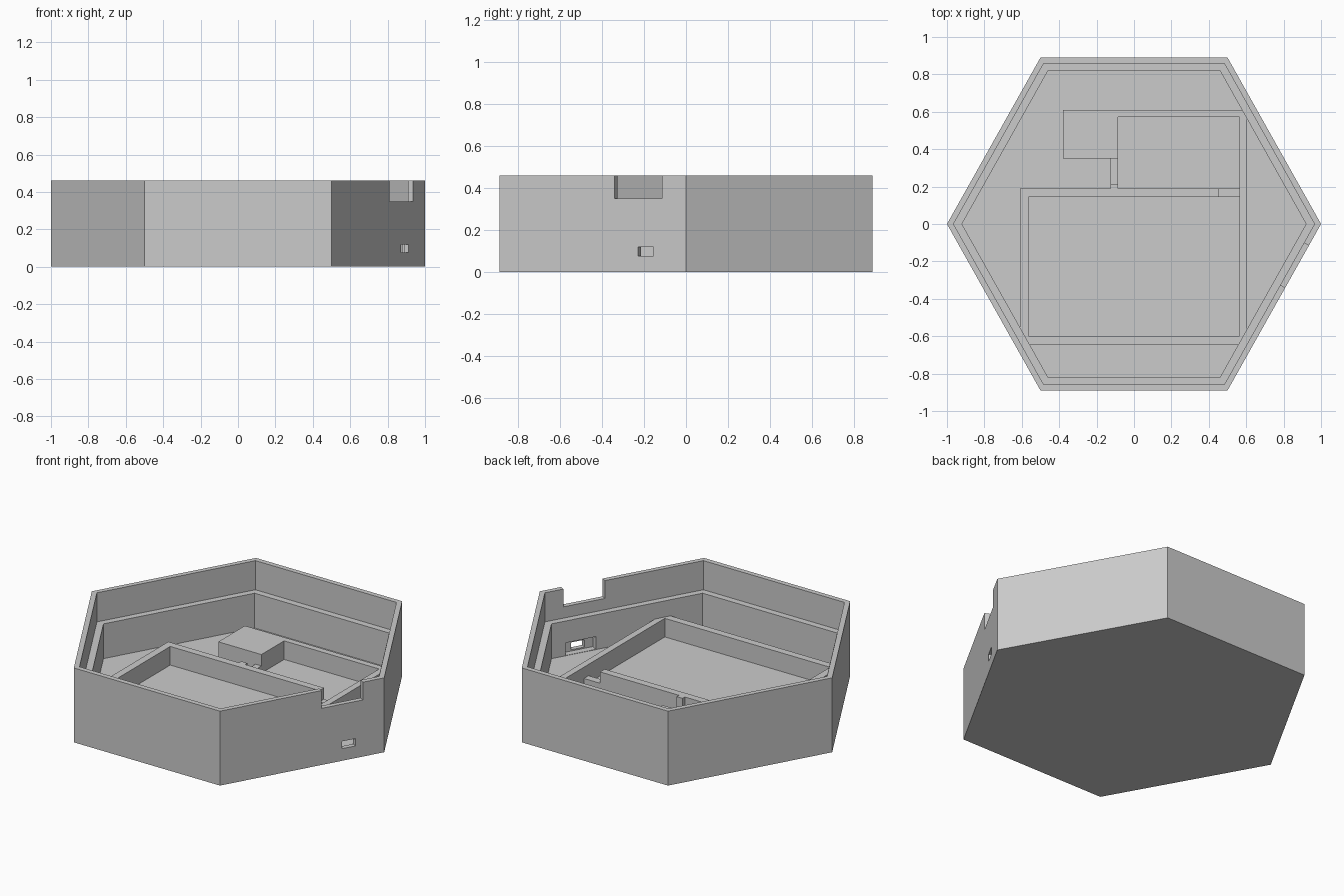
import bpy, bmesh, math
from mathutils import Matrix, Vector

if "Cube" in bpy.data.objects:
    bpy.data.objects.remove(bpy.data.objects["Cube"], do_unlink=True)

grey = bpy.data.materials.new("plain grey")
grey.use_nodes = True
grey.diffuse_color = (0.6, 0.6, 0.6, 1)
grey.node_tree.nodes["Principled BSDF"].inputs["Base Color"].default_value = (0.6, 0.6, 0.6, 1)

HEIGHT, LEDGE, FLOOR, WALL, GAP = 0.46, 0.28, 0.065, 0.18, 0.11


def make_object(name, bm):
    bmesh.ops.recalc_face_normals(bm, faces=bm.faces)
    mesh = bpy.data.meshes.new(name)
    bm.to_mesh(mesh)
    bm.free()
    mesh.materials.append(grey)
    obj = bpy.data.objects.new(name, mesh)
    bpy.context.collection.objects.link(obj)
    return obj


def box(name, x0, x1, y0, y1, z0, z1, frame=Matrix()):
    bm = bmesh.new()
    size = Matrix.Diagonal((x1 - x0, y1 - y0, z1 - z0, 1))
    place = Matrix.Translation(((x0 + x1) / 2, (y0 + y1) / 2, (z0 + z1) / 2))
    bmesh.ops.create_cube(bm, size=1, matrix=frame @ place @ size)
    return make_object(name, bm)


# Hexagonal case: one stack of hexagons runs up the outside and down the stepped inside
corners = [(1, 0), (0.5, 0.89), (-0.5, 0.89), (-1, 0), (-0.5, -0.89), (0.5, -0.89)]
steps = [(1, 0), (1, HEIGHT), (0.965, HEIGHT), (0.965, LEDGE), (0.92, LEDGE), (0.92, FLOOR)]
bm = bmesh.new()
rings = [[bm.verts.new((x * s, y * s, z)) for x, y in corners] for s, z in steps]
for low, high in zip(rings, rings[1:]):
    for i in range(6):
        j = (i + 1) % 6
        bm.faces.new((low[i], low[j], high[j], high[i]))
bm.faces.new(rings[0])
bm.faces.new(rings[-1])
case = make_object("hexagonal_case", bm)


# Openings in the front left wall, in a frame with local x pointing out of that wall
def wall_frame(y):
    point = Vector((1 + y * 0.5 / 0.89, y, 0))
    return Matrix.Translation(point) @ Matrix.Rotation(math.atan2(-0.5, 0.89), 4, "Z")


cutters = [
    box("rim_notch_cutter", -0.1, 0.1, -0.129, 0.129, 0.35, 0.6, wall_frame(-0.228)),
    box("port_recess_cutter", -0.12, -0.03, -0.095, 0.095, FLOOR + 0.002, 0.145, wall_frame(-0.192)),
    box("port_slot_cutter", -0.1, 0.1, -0.042, 0.042, 0.075, 0.12, wall_frame(-0.192)),
]
bpy.context.view_layer.objects.active = case
for cutter in cutters:
    cutter.hide_render = True
    cut = case.modifiers.new("opening", "BOOLEAN")
    cut.operation, cut.solver, cut.object = "DIFFERENCE", "EXACT", cutter
    bpy.ops.object.modifier_apply(modifier=cut.name)
    bpy.data.objects.remove(cutter, do_unlink=True)

# Compartment walls: name, x range, y range, top; the two low sills are cable gaps
BASE = FLOOR - 0.02
for name, x0, x1, y0, y1, top in [
    ("large_bay_right_wall", -0.61, -0.565, -0.645, 0.19, WALL),
    ("large_bay_front_wall", -0.565, 0.565, -0.645, -0.6, WALL),
    ("bay_left_wall", 0.565, 0.605, -0.645, 0.61, WALL),
    ("divider_wall", -0.565, 0.455, 0.145, 0.19, WALL),
    ("divider_cable_sill", 0.455, 0.565, 0.145, 0.19, GAP),
    ("small_bay_wall_stub", -0.125, -0.085, 0.19, 0.212, WALL),
    ("small_bay_cable_sill", -0.125, -0.085, 0.212, 0.35, GAP),
    ("small_bay_back_wall", -0.085, 0.565, 0.572, 0.61, WALL),
    ("support_block", -0.38, -0.085, 0.35, 0.61, WALL),
]:
    box(name, x0, x1, y0, y1, BASE, top)
